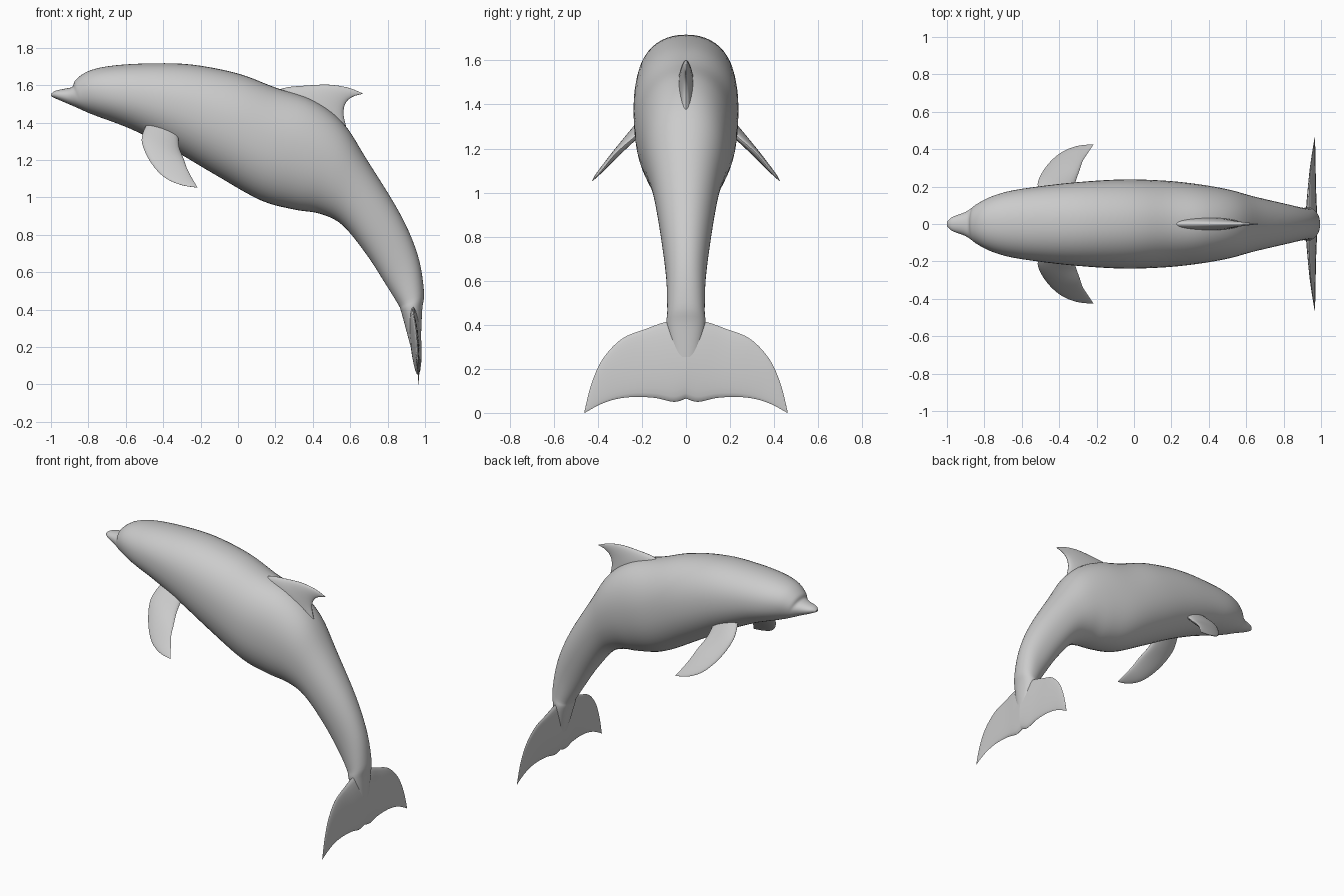
import bpy, bmesh, math
from mathutils import Vector


def catmull(p0, p1, p2, p3, t):
    return 0.5 * (2 * p1 + (p2 - p0) * t + (2 * p0 - 5 * p1 + 4 * p2 - p3) * t * t
                  + (3 * p1 - p0 - 3 * p2 + p3) * t ** 3)


def loft(name, sections, sides=32, steps=5, power=2.0, mirror=False):
    """Skin oval sections, each given as (edge A, edge B, half-width vector)."""
    s = [[Vector(v) for v in sec] for sec in sections]
    fine = []
    for i in range(len(s) - 1):
        q = [s[max(i - 1, 0)], s[i], s[i + 1], s[min(i + 2, len(s) - 1)]]
        for k in range(steps):
            fine.append([catmull(*(r[j] for r in q), k / steps) for j in range(3)])
    fine.append(s[-1])
    bm = bmesh.new()
    rings = []
    for a, b, w in fine:
        mid, half = (a + b) / 2, (a - b) / 2
        ring = []
        for k in range(sides):
            ang = 2 * math.pi * k / sides
            c, d = math.cos(ang), math.sin(ang)
            c = math.copysign(abs(c) ** (2 / power), c)
            d = math.copysign(abs(d) ** (2 / power), d)
            ring.append(bm.verts.new(mid + half * c + w * d))
        rings.append(ring)
    for r0, r1 in zip(rings, rings[1:]):
        for k in range(sides):
            n = (k + 1) % sides
            bm.faces.new((r0[k], r0[n], r1[n], r1[k]))
    bm.faces.new(rings[0])
    bm.faces.new(rings[-1])
    bmesh.ops.recalc_face_normals(bm, faces=bm.faces)
    me = bpy.data.meshes.new(name)
    bm.to_mesh(me)
    bm.free()
    ob = bpy.data.objects.new(name, me)
    bpy.context.collection.objects.link(ob)
    if mirror:
        m = ob.modifiers.new("Mirror", 'MIRROR')
        m.use_axis = (False, True, False)
        m.use_mirror_merge = False
    bpy.ops.object.select_all(action='DESELECT')
    ob.select_set(True)
    bpy.context.view_layer.objects.active = ob
    bpy.ops.object.shade_smooth_by_angle(angle=math.radians(50))
    return ob


def flat(rows):
    """Sections lying on the centre plane: back x, z, belly x, z, half width."""
    return [((tx, 0, tz), (bx, 0, bz), (0, w, 0)) for tx, tz, bx, bz, w in rows]


# Body from beak to tail stock
loft("body", flat([
    (-1.0, 1.553, -0.998, 1.54, 0.012),
    (-0.975, 1.57, -0.965, 1.524, 0.038),
    (-0.92, 1.582, -0.89, 1.492, 0.062),
    (-0.885, 1.592, -0.84, 1.47, 0.088),
    (-0.868, 1.628, -0.80, 1.452, 0.108),
    (-0.80, 1.675, -0.73, 1.425, 0.145),
    (-0.68, 1.703, -0.66, 1.40, 0.175),
    (-0.48, 1.716, -0.55, 1.355, 0.2),
    (-0.25, 1.71, -0.35, 1.255, 0.224),
    (0.0, 1.662, -0.12, 1.12, 0.238),
    (0.2, 1.587, 0.12, 0.985, 0.232),
    (0.4, 1.52, 0.30, 0.935, 0.212),
    (0.56, 1.40, 0.44, 0.912, 0.185),
    (0.69, 1.20, 0.56, 0.85, 0.15),
    (0.865, 0.915, 0.69, 0.69, 0.113),
    (0.96, 0.695, 0.79, 0.535, 0.09),
    (0.994, 0.50, 0.855, 0.43, 0.085),
    (0.985, 0.40, 0.872, 0.39, 0.088),
    (0.978, 0.25, 0.91, 0.25, 0.06),
    (0.967, 0.075, 0.958, 0.075, 0.03)]), sides=48, power=2.15)

# Swept dorsal fin
loft("dorsal_fin", flat([
    (0.14, 1.53, 0.60, 1.30, 0.04),
    (0.24, 1.583, 0.568, 1.42, 0.034),
    (0.37, 1.598, 0.566, 1.475, 0.025),
    (0.49, 1.602, 0.583, 1.515, 0.016),
    (0.59, 1.586, 0.618, 1.54, 0.008),
    (0.667, 1.556, 0.665, 1.553, 0.001)]), sides=24)

# Pectoral flippers: leading edge, trailing edge, half thickness
loft("pectoral_flippers", [(a, b, (0, 0.757 * t, 0.653 * t)) for a, b, t in [
    ((-0.49, 0.13, 1.39), (-0.32, 0.14, 1.35), 0.026),
    ((-0.515, 0.215, 1.305), (-0.315, 0.215, 1.27), 0.024),
    ((-0.475, 0.30, 1.20), (-0.29, 0.29, 1.205), 0.019),
    ((-0.40, 0.375, 1.112), (-0.275, 0.335, 1.16), 0.013),
    ((-0.31, 0.415, 1.068), (-0.25, 0.375, 1.11), 0.008),
    ((-0.219, 0.426, 1.052), (-0.217, 0.424, 1.054), 0.001)]],
    sides=24, mirror=True)

# Tail flukes
loft("tail_flukes", [(a, b, (t, 0, 0)) for a, b, t in [
    ((0.935, 0, 0.43), (0.963, 0, 0.065), 0.03),
    ((0.936, 0.095, 0.412), (0.963, 0.055, 0.05), 0.026),
    ((0.938, 0.18, 0.382), (0.964, 0.14, 0.068), 0.02),
    ((0.945, 0.29, 0.337), (0.965, 0.24, 0.072), 0.014),
    ((0.955, 0.378, 0.245), (0.965, 0.32, 0.062), 0.009),
    ((0.962, 0.43, 0.13), (0.966, 0.39, 0.038), 0.005),
    ((0.966, 0.462, 0.002), (0.966, 0.46, 0.0), 0.001)]],
    sides=24, mirror=True)
